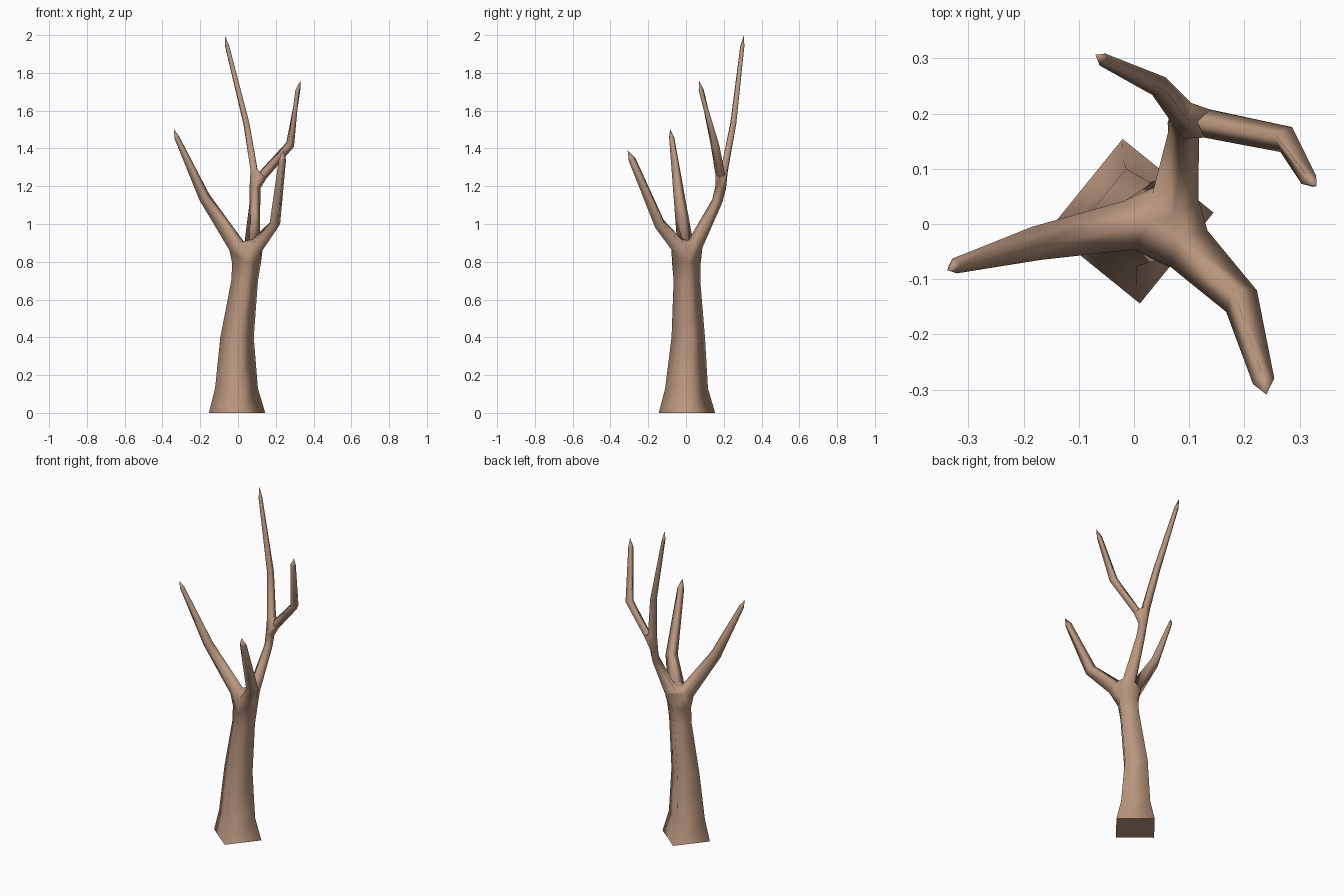
import bpy, bmesh, math
from mathutils import Vector

cube = bpy.data.objects.get("Cube")
if cube:
    bpy.data.objects.remove(cube, do_unlink=True)

bark = bpy.data.materials.new("bark_brown")
bark.use_nodes = True
colour = (0.49, 0.31, 0.21, 1)
bark.diffuse_color = colour
bark.node_tree.nodes["Principled BSDF"].inputs["Base Color"].default_value = colour

bm = bmesh.new()
UP = Vector((0, 0, 1))


def ring(centre, radius, side, over, phase=0.0):
    """Four corners around a centre."""
    angles = [phase + i * math.pi / 2 for i in range(4)]
    return [bm.verts.new(centre + radius * (math.cos(a) * side + math.sin(a) * over))
            for a in angles]


def skin(rings):
    """Quads between successive rings."""
    for low, high in zip(rings, rings[1:]):
        for i in range(4):
            j = (i + 1) % 4
            bm.faces.new((low[i], low[j], high[j], high[i]))


def limb_rings(points):
    """Square rings along a path of (x, y, z, radius)."""
    centres = [Vector(p[:3]) for p in points]
    rings = []
    for i, c in enumerate(centres):
        into = (c - centres[i - 1]).normalized() if i else Vector()
        out = (centres[i + 1] - c).normalized() if i + 1 < len(centres) else Vector()
        along = (into + out).normalized()
        side = along.cross(UP).normalized()
        rings.append(ring(c, points[i][3], side, side.cross(along)))
    return rings


def tip(last, point):
    """Pointed end of a twig."""
    apex = bm.verts.new(point)
    for i in range(4):
        bm.faces.new((last[i], last[(i + 1) % 4], apex))


def fork(rings):
    """Hull joining the ends of the limbs that meet here."""
    bmesh.ops.convex_hull(bm, input=[v for r in rings for v in r])
    for r in rings:
        members = set(r)
        inner = [f for f in bm.faces if set(f.verts) <= members]
        if len({v for f in inner for v in f.verts}) == 4:
            bmesh.ops.delete(bm, geom=inner, context="FACES_ONLY")
            for e in [e for e in bm.edges if not e.link_faces]:
                bm.edges.remove(e)


# Trunk: flared foot, slight lean, wider again under the fork
trunk_points = [(-0.005, 0.005, 0, 0.15), (-0.008, 0.003, 0.13, 0.114),
                (-0.005, 0.012, 0.4, 0.089), (0.035, 0.005, 0.7, 0.071),
                (0.045, 0.002, 0.79, 0.076)]
trunk = [ring(Vector(p[:3]), p[3], Vector((1, 0, 0)), Vector((0, 1, 0)), math.radians(6))
         for p in trunk_points]

# Limbs
right_limb = limb_rings([(-0.008, -0.002, 0.885, 0.045), (-0.177, -0.035, 1.14, 0.031),
                         (-0.325, -0.076, 1.46, 0.014)])
front_limb = limb_rings([(0.1, -0.045, 0.885, 0.047), (0.195, -0.14, 1.0, 0.034),
                         (0.235, -0.285, 1.34, 0.02)])
back_limb = limb_rings([(0.075, 0.05, 0.895, 0.042), (0.09, 0.165, 1.12, 0.028),
                        (0.09, 0.183, 1.19, 0.029)])
tall_twig = limb_rings([(0.085, 0.203, 1.285, 0.025), (0.045, 0.25, 1.53, 0.02),
                        (-0.057, 0.298, 1.94, 0.012)])
left_twig = limb_rings([(0.133, 0.182, 1.26, 0.026), (0.276, 0.153, 1.42, 0.025),
                        (0.317, 0.08, 1.71, 0.015)])

# Forks first, then the limbs growing out of them
fork([trunk[-1], right_limb[0], front_limb[0], back_limb[0]])
fork([back_limb[-1], tall_twig[0], left_twig[0]])
for part in (trunk, right_limb, front_limb, back_limb, tall_twig, left_twig):
    skin(part)
tip(right_limb[-1], (-0.338, -0.084, 1.5))
tip(front_limb[-1], (0.24, -0.309, 1.39))
tip(tall_twig[-1], (-0.07, 0.307, 2.0))
tip(left_twig[-1], (0.331, 0.068, 1.76))

# Smooth bark with a crisp flat underside
foot = bm.faces.new(trunk[0][::-1])
bmesh.ops.recalc_face_normals(bm, faces=bm.faces[:])
for f in bm.faces:
    f.smooth = f is not foot
for e in foot.edges:
    e.smooth = False

mesh = bpy.data.meshes.new("bare_tree")
bm.to_mesh(mesh)
bm.free()
mesh.materials.append(bark)
tree = bpy.data.objects.new("bare_tree", mesh)
bpy.context.collection.objects.link(tree)
